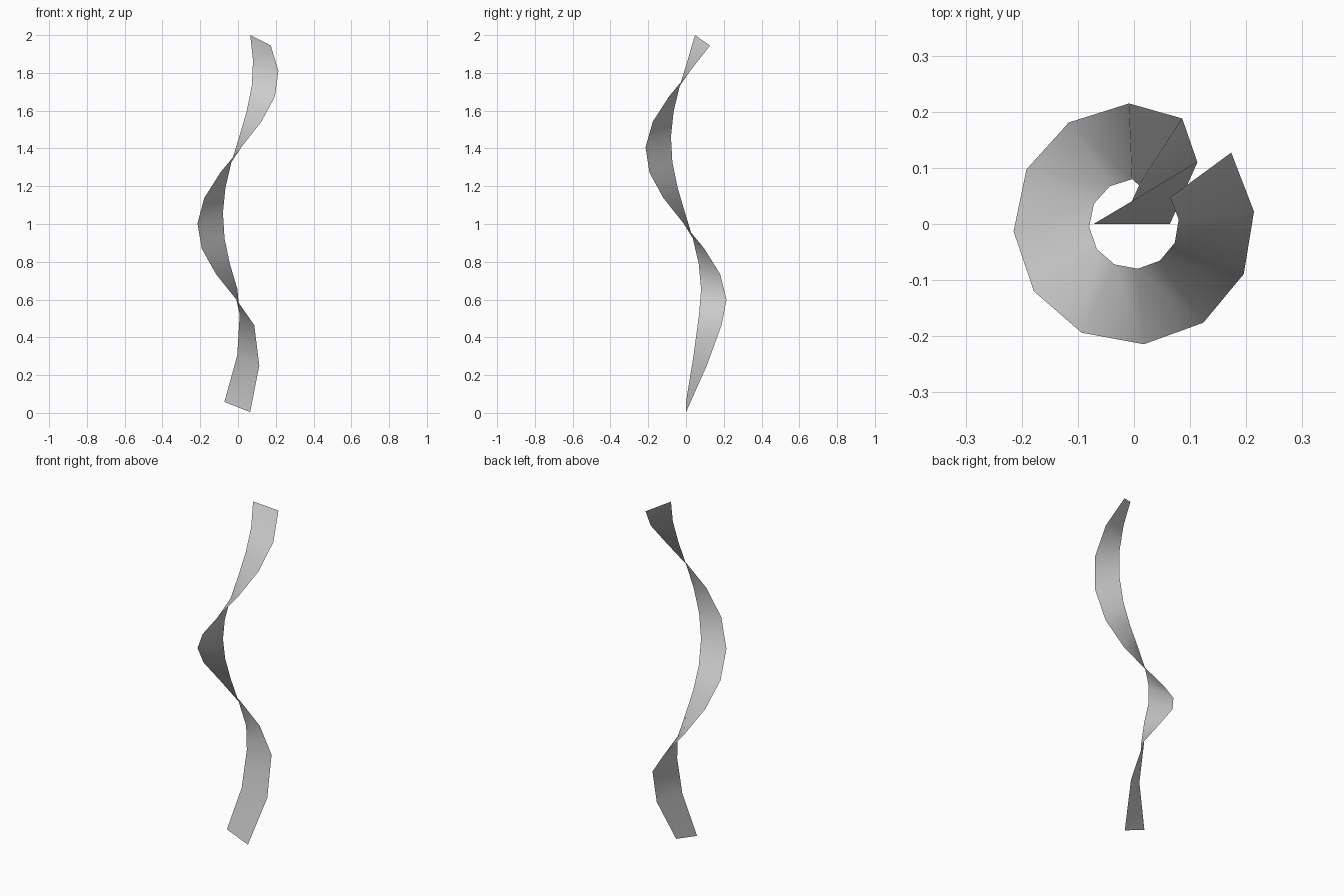
import bpy, bmesh
from math import cos, sin, radians

if "Cube" in bpy.data.objects:
    bpy.data.objects.remove(bpy.data.objects["Cube"])

# Ribbon stations: (inner point, outer point); the foot straightens out
stations = [
    ((-0.072, 0.0, 0.058), (0.064, 0.0, 0.004)),
    ((-0.004, 0.040, 0.305), (0.113, 0.110, 0.25)),
    ((0.009, 0.069, 0.52), (0.086, 0.188, 0.465)),
]

# Regular helical part
for i in range(11):
    a = radians(92.3 + 30.4 * i)
    z = 0.600 + 0.1345 * i
    stations.append(((0.080 * cos(a), 0.080 * sin(a), z + 0.055),
                     (0.215 * cos(a), 0.215 * sin(a), z)))

# Skin neighbouring stations with quads
bm = bmesh.new()
rows = [[bm.verts.new(p) for p in s] for s in stations]
for (a, b), (c, d) in zip(rows, rows[1:]):
    bm.faces.new((a, b, d, c)).smooth = True

mesh = bpy.data.meshes.new("twisted_ribbon")
bm.to_mesh(mesh)
bm.free()
ribbon = bpy.data.objects.new("twisted_ribbon", mesh)
bpy.context.collection.objects.link(ribbon)
